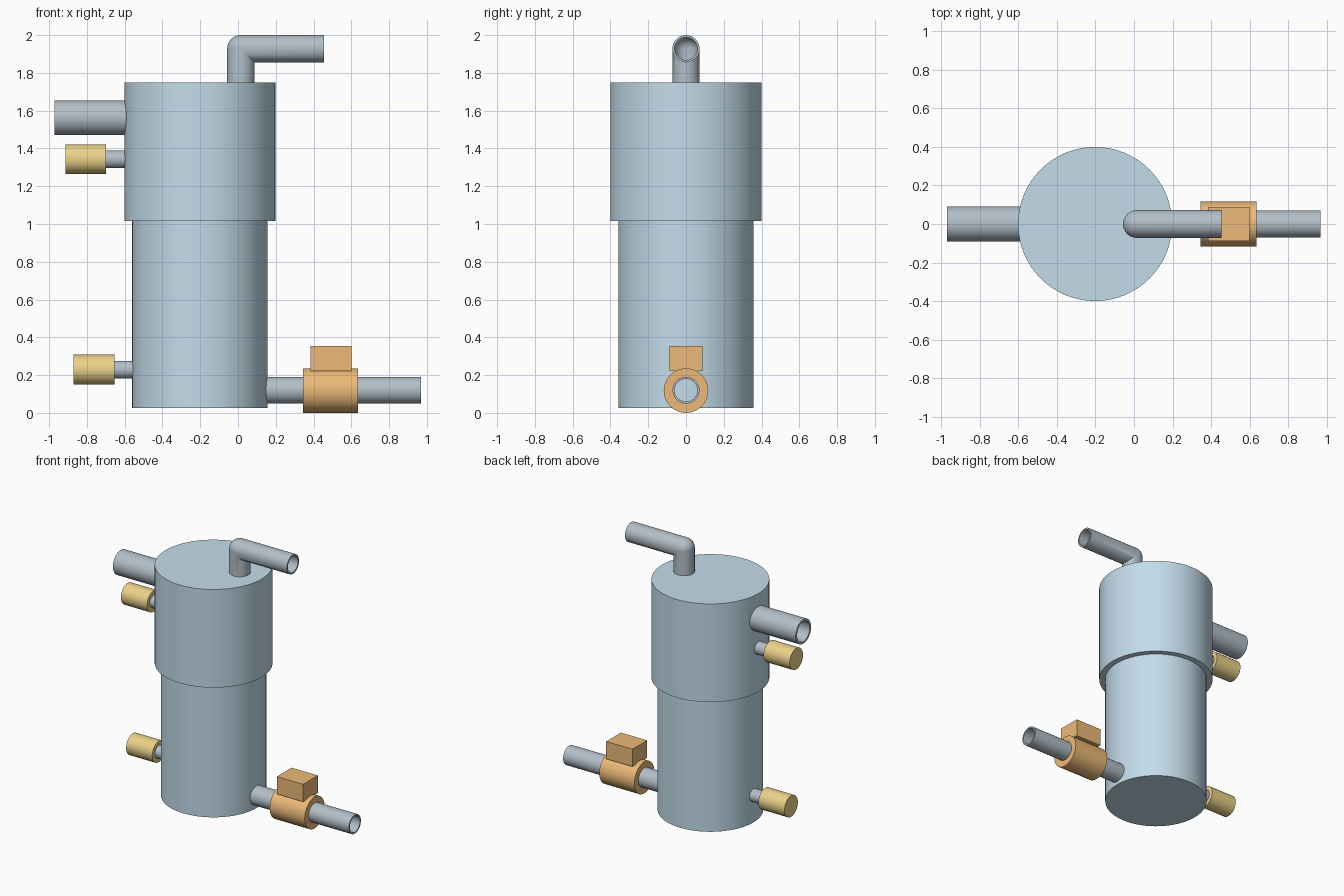
import bpy, bmesh
from math import sin, cos, pi, radians
from mathutils import Vector

if "Cube" in bpy.data.objects:
    bpy.data.objects.remove(bpy.data.objects["Cube"])


def material(name, rgb):
    m = bpy.data.materials.new(name)
    m.diffuse_color = (*rgb, 1)
    m.use_nodes = True
    m.node_tree.nodes["Principled BSDF"].inputs["Base Color"].default_value = m.diffuse_color
    return m


BLUE = material("vessel_blue", (0.55, 0.72, 0.83))
STEEL = material("pipe_steel", (0.45, 0.52, 0.58))
ORANGE = material("valve_orange", (0.84, 0.49, 0.19))
GOLD = material("gauge_gold", (0.83, 0.64, 0.25))


def finish(bm, name, mat):
    bmesh.ops.remove_doubles(bm, verts=bm.verts, dist=1e-5)
    bmesh.ops.recalc_face_normals(bm, faces=bm.faces)
    mesh = bpy.data.meshes.new(name)
    bm.to_mesh(mesh)
    bm.free()
    mesh.materials.append(mat)
    ob = bpy.data.objects.new(name, mesh)
    bpy.context.collection.objects.link(ob)
    bpy.ops.object.select_all(action='DESELECT')
    ob.select_set(True)
    bpy.context.view_layer.objects.active = ob
    bpy.ops.object.shade_smooth_by_angle(angle=radians(35))
    return ob


def skin(bm, rings, closed=False):
    loops = [[bm.verts.new(p) for p in ring] for ring in rings]
    n = len(loops[0])
    pairs = list(zip(loops, loops[1:])) + ([(loops[-1], loops[0])] if closed else [])
    for a, b in pairs:
        for i in range(n):
            j = (i + 1) % n
            bm.faces.new((a[i], a[j], b[j], b[i]))
    return loops


def lathe_z(name, x, profile, mat, n=64):
    bm = bmesh.new()
    loops = skin(bm, [[(x + r * cos(2 * pi * i / n), r * sin(2 * pi * i / n), z)
                       for i in range(n)] for r, z in profile])
    bm.faces.new(loops[0])
    bm.faces.new(loops[-1])
    return finish(bm, name, mat)


def rod_x(name, x0, x1, z, r, mat, bore=None, n=40):
    """Horizontal cylinder along x, hollow when a bore radius is given."""
    def ring(x, rad):
        return [(x, rad * cos(2 * pi * i / n), z + rad * sin(2 * pi * i / n)) for i in range(n)]
    bm = bmesh.new()
    if bore:
        skin(bm, [ring(x0, r), ring(x1, r), ring(x1, bore), ring(x0, bore)], closed=True)
    else:
        for loop in skin(bm, [ring(x0, r), ring(x1, r)]):
            bm.faces.new(loop)
    return finish(bm, name, mat)


def elbow_pipe(name, corner, z0, x1, r, bore, mat, n=40, steps=10):
    """Pipe going up, then +x: sharp inner mitre, ball-shaped outer corner."""
    c = Vector(corner)

    def wall(rad):
        uv = [(rad * cos(2 * pi * i / n), rad * sin(2 * pi * i / n)) for i in range(n)]
        rings = [[(c.x + u, v, z0) for u, v in uv]]
        for k in range(steps + 1):
            f = pi / 2 * k / steps
            rings.append([c + (Vector((u, v, -u)) if u > 0 else
                               Vector((u * cos(f), v, -u * sin(f)))) for u, v in uv])
        rings.append([(x1, v, c.z - u) for u, v in uv])
        return rings
    bm = bmesh.new()
    rings = wall(r) + wall(bore)[::-1]
    loops = [[bm.verts.new(p) for p in ring] for ring in rings]
    for a, b in zip(loops, loops[1:] + loops[:1]):
        for i in range(n):
            j = (i + 1) % n
            # skip the collapsed faces along the mitre
            if (a[i].co - b[i].co).length + (a[j].co - b[j].co).length > 1e-6:
                bm.faces.new((a[i], a[j], b[j], b[i]))
    bmesh.ops.delete(bm, geom=[v for v in bm.verts if not v.link_faces], context='VERTS')
    return finish(bm, name, mat)


def box(name, lo, hi, mat):
    bm = bmesh.new()
    bmesh.ops.create_cube(bm, size=1)
    lo, hi = Vector(lo), Vector(hi)
    for v in bm.verts:
        v.co = (lo + hi) / 2 + v.co * (hi - lo)
    return finish(bm, name, mat)


# Stepped vessel
lathe_z("vessel", -0.202, [(0.358, 0.025), (0.358, 1.015), (0.4, 1.015), (0.4, 1.75)], BLUE)

# Outlet on top and side inlet
elbow_pipe("outlet_pipe", (0.015, 0, 1.928), 1.74, 0.455, 0.072, 0.06, STEEL)
rod_x("inlet_pipe", -0.972, -0.58, 1.563, 0.091, STEEL, bore=0.075)

# Drain pipe with valve
rod_x("drain_pipe", 0.145, 0.968, 0.12, 0.071, STEEL, bore=0.06)
rod_x("valve_body", 0.345, 0.635, 0.118, 0.118, ORANGE, bore=0.069)
box("valve_actuator", (0.383, -0.087, 0.222), (0.6, 0.087, 0.353), ORANGE)

# Two gauges on short stubs
for label, x, z, wall in (("upper", -0.914, 1.343, -0.59), ("lower", -0.871, 0.229, -0.55)):
    rod_x(label + "_gauge", x, x + 0.216, z, 0.079, GOLD)
    rod_x(label + "_gauge_stub", x + 0.21, wall, z, 0.047, STEEL)
